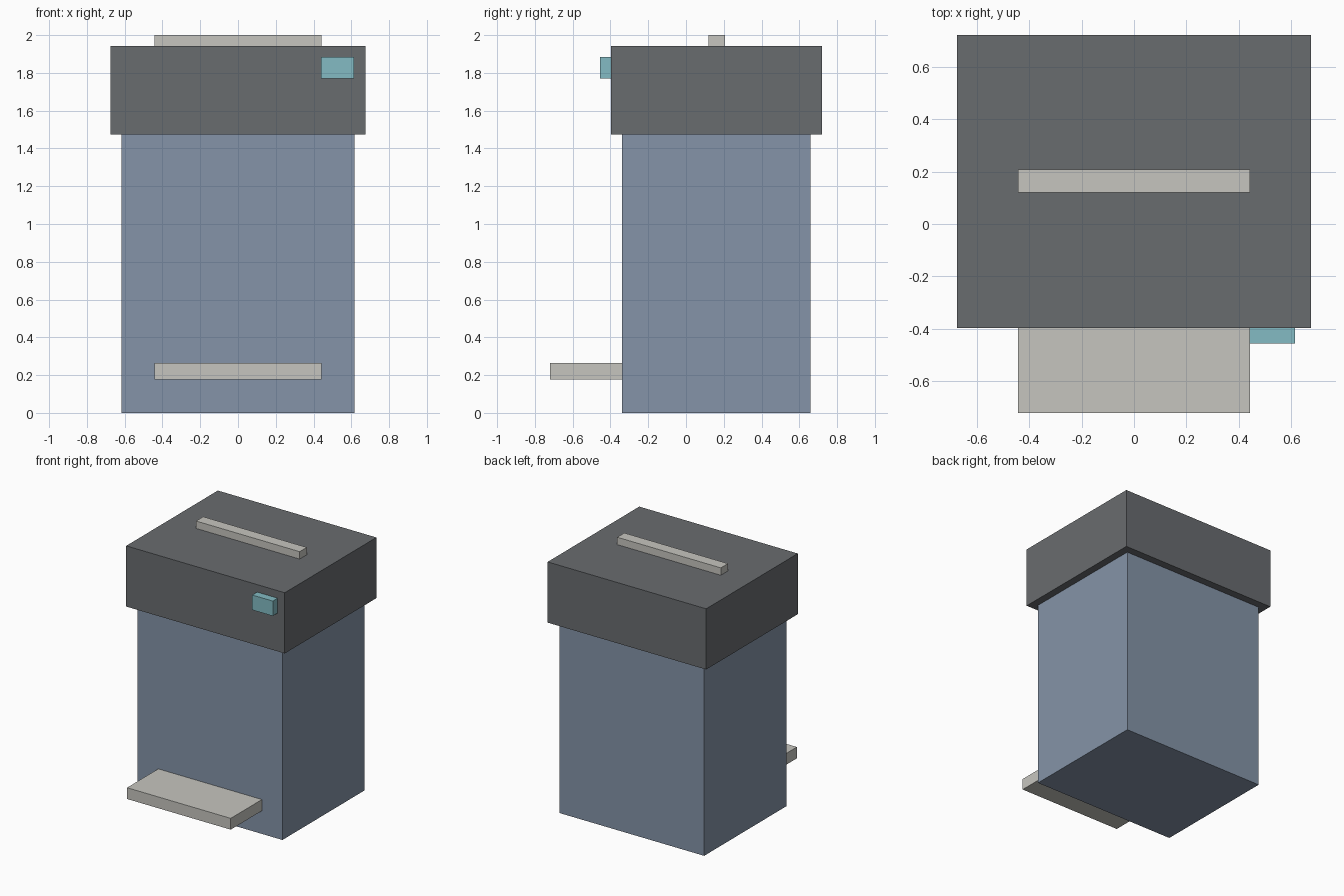
import bpy

default = bpy.data.objects.get("Cube")
if default:
    bpy.data.objects.remove(default, do_unlink=True)


def to_linear(c):
    c /= 255
    return c / 12.92 if c <= 0.04045 else ((c + 0.055) / 1.055) ** 2.4


def material(name, *rgb):
    mat = bpy.data.materials.new(name)
    mat.use_nodes = True
    colour = [to_linear(c) for c in rgb] + [1]
    mat.diffuse_color = colour
    bsdf = next(n for n in mat.node_tree.nodes if n.type == "BSDF_PRINCIPLED")
    bsdf.inputs["Base Color"].default_value = colour
    return mat


def box(name, mat, xs, ys, zs):
    """Box spanning the given (low, high) range on each axis."""
    spans = (xs, ys, zs)
    bpy.ops.mesh.primitive_cube_add(size=1, location=[(a + b) / 2 for a, b in spans])
    obj = bpy.context.object
    obj.name = name
    obj.scale = [b - a for a, b in spans]
    bpy.ops.object.transform_apply(location=False, rotation=False, scale=True)
    obj.data.materials.append(mat)
    return obj


blue_grey = material("blue_grey", 133, 148, 168)
dark_grey = material("dark_grey", 105, 108, 111)
warm_grey = material("warm_grey", 198, 197, 191)
teal = material("teal", 131, 187, 195)

# Bin body and overhanging lid
box("body", blue_grey, (-0.617, 0.617), (-0.34, 0.66), (0, 1.475))
box("lid", dark_grey, (-0.676, 0.676), (-0.396, 0.72), (1.475, 1.943))

# Lid handle and foot pedal
box("lid_handle", warm_grey, (-0.442, 0.442), (0.12, 0.207), (1.943, 2.0))
box("foot_pedal", warm_grey, (-0.442, 0.442), (-0.72, -0.34), (0.178, 0.265))

# Sensor block on the lid front
box("sensor", teal, (0.44, 0.615), (-0.455, -0.396), (1.77, 1.885))
